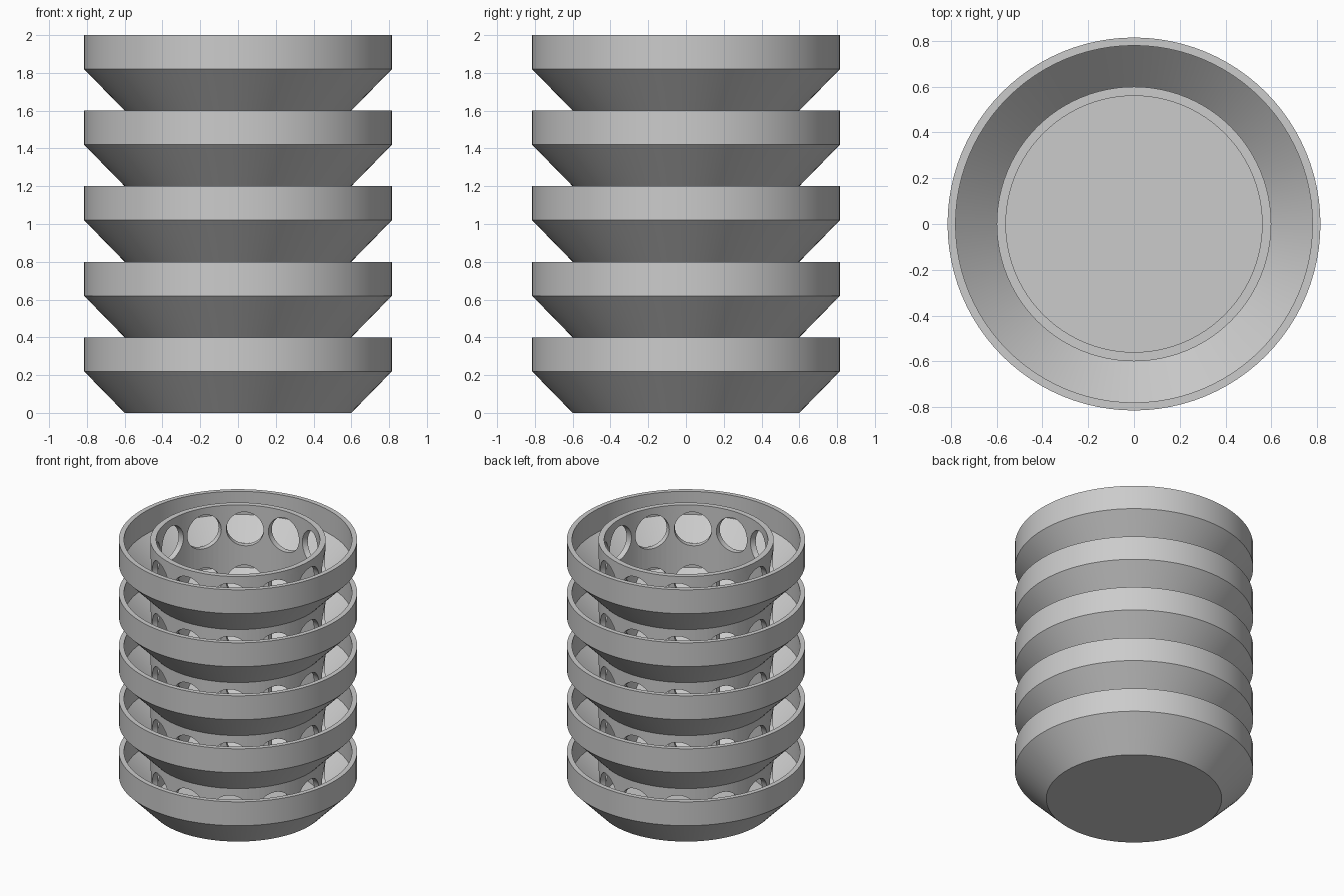
import bpy, bmesh, math
from mathutils import Matrix, Vector

LEVELS, STEP, HOLES, SEGMENTS = 5, 0.4, 12, 96

cube = bpy.data.objects.get("Cube")
if cube:
    bpy.data.objects.remove(cube, do_unlink=True)

grey = bpy.data.materials.new("plain_grey")
grey.use_nodes = True
grey.diffuse_color = (0.6, 0.6, 0.6, 1)
grey.node_tree.nodes["Principled BSDF"].inputs["Base Color"].default_value = (0.6, 0.6, 0.6, 1)


def add_object(name, bm):
    bmesh.ops.recalc_face_normals(bm, faces=bm.faces)
    mesh = bpy.data.meshes.new(name)
    bm.to_mesh(mesh)
    bm.free()
    mesh.materials.append(grey)
    obj = bpy.data.objects.new(name, mesh)
    bpy.context.collection.objects.link(obj)
    return obj


def lathe(name, profile):
    """Turn a closed (radius, height) outline around the z axis."""
    bm = bmesh.new()
    verts = [bm.verts.new((r, 0, z)) for r, z in profile]
    edges = [bm.edges.new((a, b)) for a, b in zip(verts, verts[1:] + verts[:1])]
    bmesh.ops.spin(bm, geom=verts + edges, cent=(0, 0, 0), axis=(0, 0, 1),
                   angle=math.tau, steps=SEGMENTS, use_duplicate=False)
    bmesh.ops.remove_doubles(bm, verts=bm.verts, dist=1e-4)
    # drop the faces that collapsed onto the axis
    bmesh.ops.dissolve_degenerate(bm, edges=bm.edges, dist=1e-5)
    return add_object(name, bm)


def smooth(obj):
    bpy.ops.object.select_all(action="DESELECT")
    obj.select_set(True)
    bpy.context.view_layer.objects.active = obj
    bpy.ops.object.shade_smooth_by_angle(angle=math.radians(25))


# Central tube, closed at the bottom
tube = lathe("central_tube", [(0, 0), (0.6, 0), (0.6, 2), (0.56, 2), (0.56, 0.04), (0, 0.04)])

# Rings of round holes through the tube wall
bm = bmesh.new()
for level in range(LEVELS):
    for i in range(HOLES):
        out = Vector((math.cos(math.tau * i / HOLES), math.sin(math.tau * i / HOLES), 0))
        place = Matrix.Translation(out * 0.6 + Vector((0, 0, level * STEP + 0.22)))
        turn = out.to_track_quat("Z", "Y").to_matrix().to_4x4()
        bmesh.ops.create_cone(bm, cap_ends=True, segments=32, radius1=0.128,
                              radius2=0.128, depth=0.16, matrix=place @ turn)
cutter = add_object("hole_cutter", bm)
cutter.hide_render = True
cutter.hide_set(True)
cut = tube.modifiers.new("holes", "BOOLEAN")
cut.operation, cut.solver, cut.object = "DIFFERENCE", "EXACT", cutter

# Bake the holes, then remove the cutter
bpy.ops.object.select_all(action="DESELECT")
tube.select_set(True)
bpy.context.view_layer.objects.active = tube
bpy.ops.object.modifier_apply(modifier=cut.name)
bpy.data.objects.remove(cutter, do_unlink=True)
smooth(tube)

# Flared trays stacked around the tube
for level in range(LEVELS):
    tray = lathe(f"tray_{level + 1}", [(0.6, 0), (0.815, 0.22), (0.815, 0.4),
                                       (0.78, 0.4), (0.78, 0.225), (0.6, 0.045)])
    tray.location.z = level * STEP
    smooth(tray)
